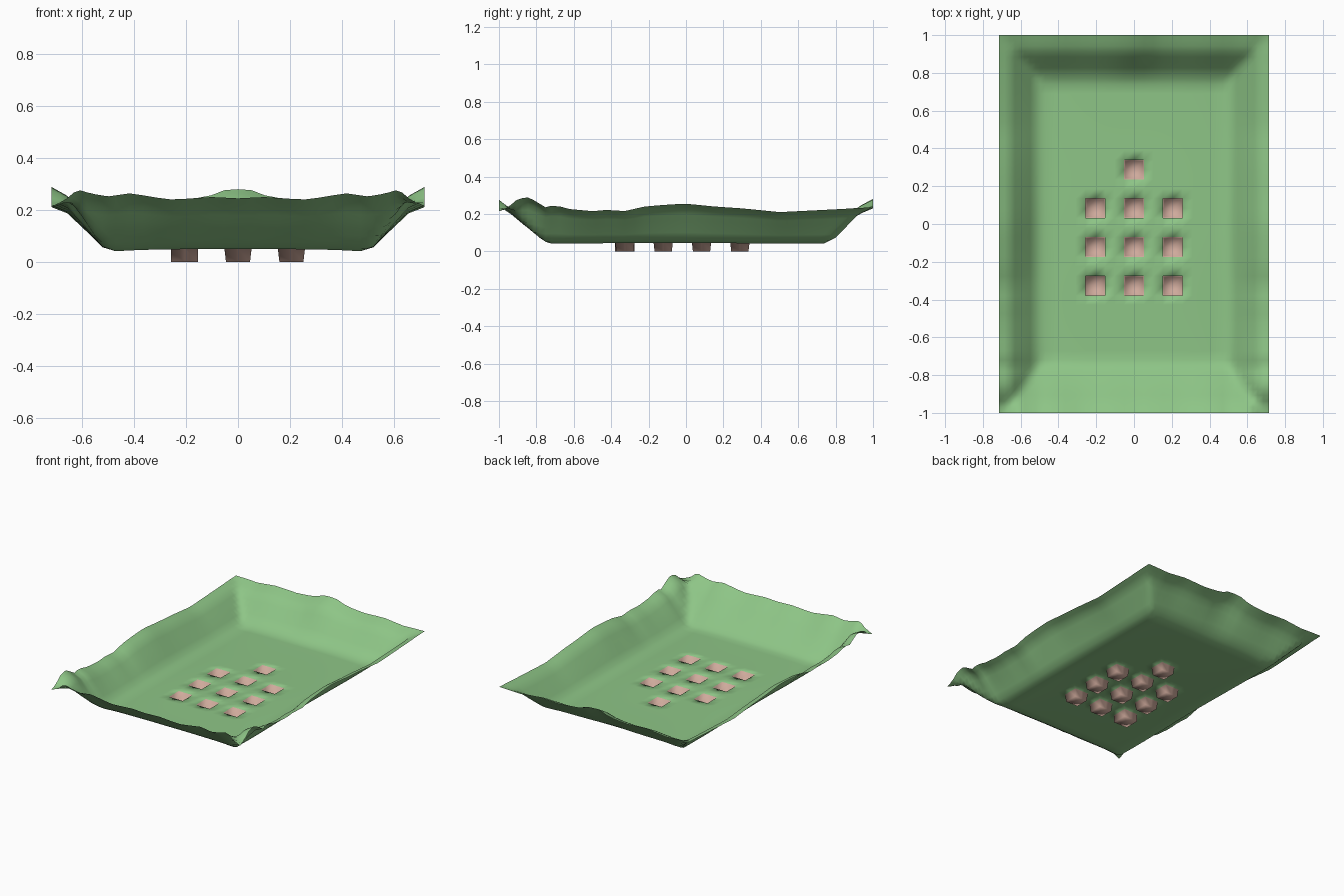
import bpy, bmesh, math

if "Cube" in bpy.data.objects:
    bpy.data.objects.remove(bpy.data.objects["Cube"])


def lerp(points, v):
    """Piecewise linear curve through (position, value) pairs."""
    if v <= points[0][0]:
        return points[0][1]
    for (a, p), (b, q) in zip(points, points[1:]):
        if v <= b:
            return p + (q - p) * (v - a) / (b - a)
    return points[-1][1]


def material(name, color):
    m = bpy.data.materials.new(name)
    m.diffuse_color = color
    m.use_nodes = True
    m.node_tree.nodes["Principled BSDF"].inputs["Base Color"].default_value = m.diffuse_color
    return m


# Wall steepness: 0 on the floor, 1 at the rim
SIDE = [(0.47, 0), (0.52, 0.09), (0.58, 0.44), (0.655, 0.86), (0.715, 1)]
FRONT = [(0.72, 0), (0.76, 0.06), (0.86, 0.45), (0.94, 0.8), (1.0, 1)]
BACK = [(0.74, 0), (0.8, 0.16), (0.92, 0.82), (1.0, 1)]

# Wavy rim heights along each edge
SIDE_RIM = [(-1, .215), (-.95, .25), (-.9, .29), (-.84, .29), (-.75, .235),
            (-.7, .25), (-.64, .228), (-.5, .215), (-.42, .222), (-.33, .215),
            (-.22, .24), (-.1, .25), (0, .255), (.15, .24), (.3, .23),
            (.5, .21), (.7, .22), (1, .235)]
FRONT_RIM = [(0, .245), (.1, .25), (.25, .24), (.33, .25), (.41, .265),
             (.5, .252), (.57, .265), (.62, .29), (.67, .25), (.715, .215)]
BACK_RIM = [(0, .28), (.05, .277), (.12, .25), (.25, .238), (.41, .245),
            (.55, .23), (.715, .235)]

HALF = 0.052
PIT_X = [-0.205, 0, 0.205]
PIT_Y = [-0.327, -0.122, 0.083, 0.288]
PITS = [(x, y) for y in PIT_Y[:3] for x in PIT_X] + [(0, PIT_Y[3])]


def height(x, y):
    ax, ay = abs(x), abs(y)
    sx = lerp(SIDE, ax)
    sy = lerp(FRONT if y < 0 else BACK, ay)
    end = lerp(FRONT_RIM if y < 0 else BACK_RIM, ax)
    wx, wy = sx ** 4 + 1e-9, sy ** 4 + 1e-9
    rim = (wx * lerp(SIDE_RIM, y) + wy * end) / (wx + wy)
    floor = 0.052 - 0.008 * min(1, (ax / 0.47) ** 4)
    floor += 0.002 * math.sin(5 * y + 2)
    return floor + max(sx, sy) * (rim - floor)


# Grid lines that follow the pit edges
def spread(a, b, n):
    return [a + (b - a) * i / n for i in range(1, n + 1)]


xs = [0, HALF, 0.1025, 0.153, 0.205, 0.257] + spread(0.257, 0.47, 4) \
    + [0.495, 0.52, 0.55, 0.58, 0.605, 0.63, 0.655, 0.685, 0.715]
xs = [-x for x in reversed(xs[1:])] + xs
ys = [-1] + spread(-1, -0.72, 9) + spread(-0.72, PIT_Y[0] - HALF, 7)
for i, c in enumerate(PIT_Y):
    if i:
        ys += spread(PIT_Y[i - 1] + HALF, c - HALF, 2)
    ys += [c, c + HALF]
ys += spread(PIT_Y[3] + HALF, 0.74, 8) + spread(0.74, 1.0, 9)

# Crumpled tray sheet
bm = bmesh.new()
grid = [[bm.verts.new((x, y, height(x, y))) for x in xs] for y in ys]
for j in range(len(ys) - 1):
    for i in range(len(xs) - 1):
        bm.faces.new((grid[j][i], grid[j][i + 1],
                      grid[j + 1][i + 1], grid[j + 1][i]))

# Hollow pads pushed down through the floor
for cx, cy in PITS:
    faces = [f for f in bm.faces
             if abs(f.calc_center_median().x - cx) < HALF
             and abs(f.calc_center_median().y - cy) < HALF]
    ring = bmesh.ops.inset_region(bm, faces=faces, thickness=0.006,
                                  use_even_offset=True)["faces"]
    for f in faces + ring:
        f.material_index = 1
    for v in {v for f in faces for v in f.verts}:
        v.co.z = 0

for f in bm.faces:
    f.smooth = True
mesh = bpy.data.meshes.new("tray_sheet")
bm.to_mesh(mesh)
bm.free()
mesh.materials.append(material("green_sheet", (0.27, 0.56, 0.24, 1)))
mesh.materials.append(material("pink_pads", (0.62, 0.40, 0.33, 1)))
tray = bpy.data.objects.new("tray_sheet", mesh)
bpy.context.collection.objects.link(tray)
